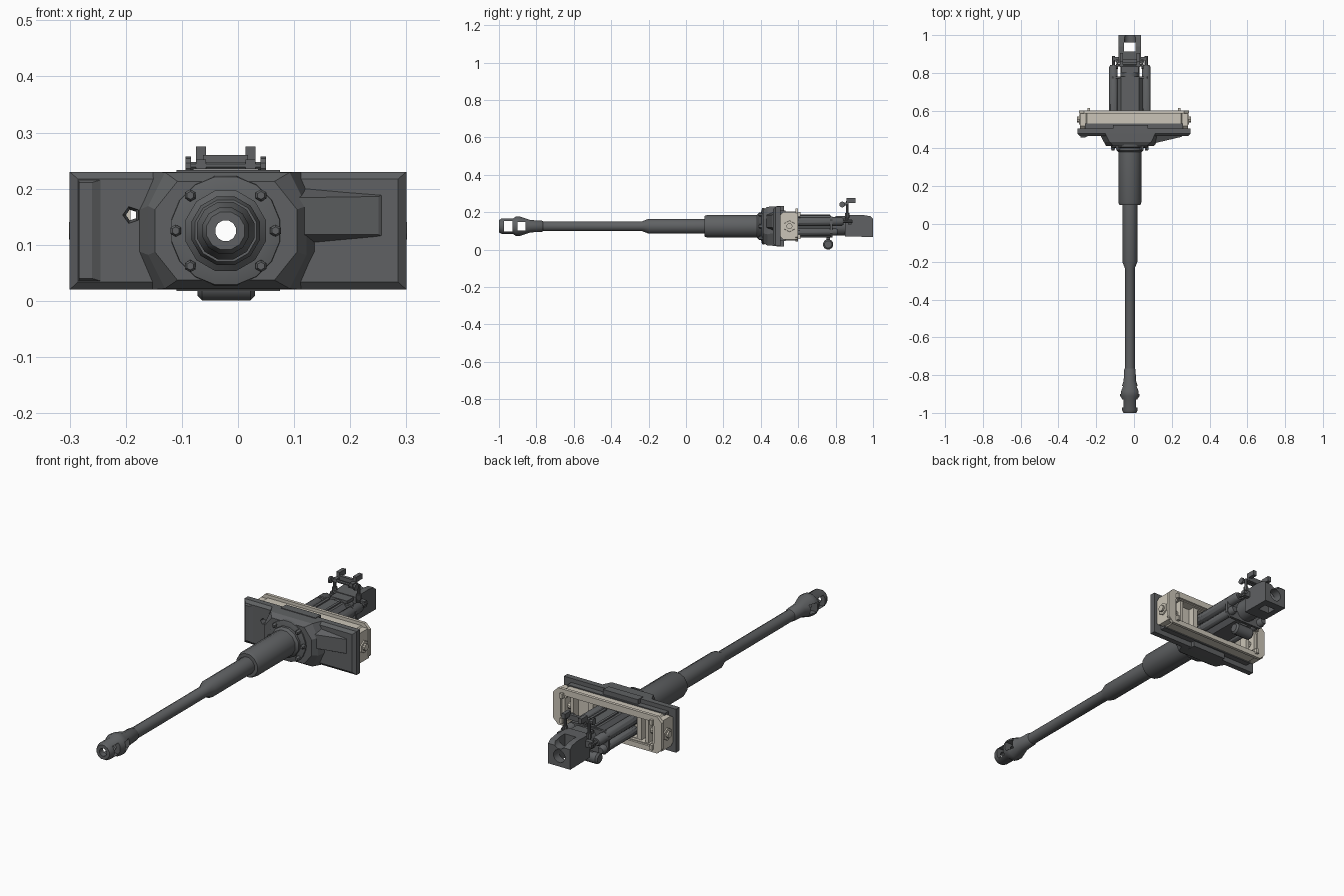
import bpy, bmesh, math
from mathutils import Vector

if "Cube" in bpy.data.objects:
    bpy.data.objects.remove(bpy.data.objects["Cube"])

X0, Z0 = -0.022, 0.125   # gun axis


def material(name, rgb):
    m = bpy.data.materials.new(name)
    m.diffuse_color = (*rgb, 1)
    m.use_nodes = True
    m.node_tree.nodes["Principled BSDF"].inputs["Base Color"].default_value = m.diffuse_color
    return m


STEEL = material("dark_steel", (0.115, 0.12, 0.125))
CREAM = material("cream_paint", (0.6, 0.56, 0.48))


def finish(name, bm, mat, smooth=False):
    bmesh.ops.recalc_face_normals(bm, faces=bm.faces)
    me = bpy.data.meshes.new(name)
    bm.to_mesh(me)
    bm.free()
    me.materials.append(mat)
    ob = bpy.data.objects.new(name, me)
    bpy.context.collection.objects.link(ob)
    if smooth:
        bpy.ops.object.select_all(action='DESELECT')
        ob.select_set(True)
        bpy.context.view_layer.objects.active = ob
        bpy.ops.object.shade_smooth_by_angle(angle=math.radians(35))
    return ob


def loft(name, rings, mat=STEEL, smooth=False, closed=False):
    """Skin a list of 3D rings; cap the ends unless closed into a tube."""
    bm = bmesh.new()
    rs = [[bm.verts.new(p) for p in r] for r in rings]
    n = len(rs[0])
    for a, b in zip(rs, rs[1:] + rs[:1] if closed else rs[1:]):
        for i in range(n):
            j = (i + 1) % n
            bm.faces.new((a[i], a[j], b[j], b[i]))
    if not closed:
        bm.faces.new(rs[0])
        bm.faces.new(rs[-1])
    return finish(name, bm, mat, smooth)


def xz(y, pts):
    return [(x, y, z) for x, z in pts]


def rect(x0, x1, z0, z1):
    return [(x0, z0), (x1, z0), (x1, z1), (x0, z1)]


def box(name, x0, x1, y0, y1, z0, z1, mat=STEEL):
    return loft(name, [xz(y, rect(x0, x1, z0, z1)) for y in (y0, y1)], mat)


def octagon(x0, x1, z0, z1, c, d):
    return [(x0 + c, z0), (x1 - c, z0), (x1, z0 + d), (x1, z1 - d),
            (x1 - c, z1), (x0 + c, z1), (x0, z1 - d), (x0, z0 + d)]


def turned(name, prof, x=X0, z=Z0, n=12, axis='Y', y=0.0, mat=STEEL, closed=False, smooth=True):
    """Turn (position, radius) pairs round an axis parallel to X, Y or Z."""
    rings = []
    for t, r in prof:
        ring = []
        for k in range(n):
            a = 2 * math.pi * (k + 0.5) / n
            c, s = r * math.cos(a), r * math.sin(a)
            ring.append({'Y': (x + c, t, z + s), 'X': (t, y + c, z + s), 'Z': (x + c, y + s, t)}[axis])
        rings.append(ring)
    return loft(name, rings, mat, smooth, closed)


def cut(ob, *cutters):
    for c in cutters:
        c.hide_render = True
        m = ob.modifiers.new("cut", 'BOOLEAN')
        m.operation, m.solver, m.object = 'DIFFERENCE', 'EXACT', c
        bpy.context.view_layer.objects.active = ob
        bpy.ops.object.modifier_apply(modifier=m.name)


# cutters
bore = turned("bore_cutter", [(0.3, 0.024), (1.2, 0.024)])
sight_cut = turned("sight_cutter", [(0.40, 0.026), (0.50, 0.010), (0.8, 0.010)], -0.19, 0.153, 5, smooth=False)
helpers = [bore, sight_cut]

# barrel with muzzle brake, stepped sleeves and open bore
barrel = turned("barrel", [
    (-1.0, 0.035), (-0.985, 0.043), (-0.925, 0.043), (-0.91, 0.053), (-0.885, 0.053),
    (-0.83, 0.034), (-0.77, 0.031), (-0.765, 0.027), (-0.235, 0.027), (-0.2, 0.041),
    (0.1, 0.041), (0.1, 0.057), (0.115, 0.063), (0.38, 0.063), (0.39, 0.074),
    (0.47, 0.074), (0.47, 0.05), (0.88, 0.05), (0.88, 0.019), (-1.0, 0.019)], closed=True)
ports = [box("port_cutter", -0.2, 0.2, y0, y1, Z0 - h, Z0 + h)
         for y0, y1, h in ((-0.972, -0.928, 0.027), (-0.9, -0.858, 0.023))]
cut(barrel, *ports)
helpers += ports

# mantlet plate with chamfered front edge
plate = loft("mantlet_plate", [
    xz(0.465, rect(-0.285, 0.285, 0.034, 0.217)),
    xz(0.478, rect(-0.3, 0.3, 0.02, 0.23)),
    xz(0.505, rect(-0.3, 0.3, 0.02, 0.23))])
boss = loft("mantlet_boss", [
    xz(0.412, octagon(-0.148, 0.105, 0.037, 0.213, 0.04, 0.05)),
    xz(0.435, octagon(-0.16, 0.122, 0.022, 0.229, 0.03, 0.06)),
    xz(0.478, octagon(-0.182, 0.142, 0.02, 0.23, 0.03, 0.07))])
backing = box("mantlet_backing", -0.26, 0.26, 0.505, 0.533, 0.045, 0.21)
for ob in (plate, backing):
    cut(ob, bore, sight_cut)
cut(boss, bore)
loft("left_edge_strip", [xz(0.457, rect(-0.283, -0.26, 0.04, 0.211)),
                         xz(0.468, rect(-0.285, -0.24, 0.034, 0.217))])
# tapered bulge on the right of the plate
loft("mantlet_bulge", [
    [(0.11, 0.428, 0.118), (0.25, 0.461, 0.118), (0.25, 0.461, 0.186), (0.11, 0.428, 0.184)],
    [(0.11, 0.47, 0.1), (0.262, 0.47, 0.114), (0.262, 0.47, 0.191), (0.11, 0.47, 0.203)]])
box("top_lip", -0.11, 0.075, 0.485, 0.525, 0.2, 0.233)
box("bottom_lip", -0.11, 0.075, 0.485, 0.525, 0.018, 0.06)

# bolted collar around the gun
turned("collar_flange", [(0.402, 0.08), (0.407, 0.098), (0.42, 0.1), (0.42, 0.06), (0.402, 0.06)],
       n=16, closed=True)
for deg in (0, 45, 135, 180, 225, 315):
    a = math.radians(deg)
    turned("collar_bolt", [(0.388, 0.007), (0.394, 0.011), (0.415, 0.011)],
           X0 + 0.089 * math.cos(a), Z0 + 0.089 * math.sin(a), 6, smooth=False)

# cream mounting frame behind the mantlet
panel = box("frame_panel", -0.25, 0.25, 0.533, 0.545, 0.05, 0.2, CREAM)
cut(panel, bore, sight_cut)


def frame(name, y0, y1, outer, inner):
    return loft(name, [xz(y0, outer), xz(y1, outer), xz(y1, inner), xz(y0, inner)], CREAM, closed=True)


frame("frame_walls", 0.533, 0.59, octagon(-0.265, 0.265, 0.05, 0.205, 0.015, 0.015),
      octagon(-0.235, 0.235, 0.072, 0.185, 0.015, 0.015))
frame("frame_rim", 0.585, 0.6, octagon(-0.29, 0.29, 0.043, 0.22, 0.025, 0.025),
      octagon(-0.25, 0.25, 0.068, 0.19, 0.02, 0.02))
frame("frame_inner_rim", 0.545, 0.575, rect(-0.165, 0.121, 0.06, 0.195), rect(-0.14, 0.096, 0.075, 0.18))
for s in (-1, 1):
    e = sorted((s * 0.25, s * 0.285))
    side = [(0.503, 0.07), (0.52, 0.055), (0.595, 0.055), (0.595, 0.2), (0.52, 0.2), (0.503, 0.185)]
    loft("frame_cheek", [[(x, y, z) for y, z in side] for x in e], CREAM)
    turned("trunnion", [(s * 0.2, 0.016), (s * 0.301, 0.016)], y=0.553, n=10, axis='X', mat=CREAM)
    turned("trunnion_boss", [(s * 0.27, 0.034), (s * 0.291, 0.03)], y=0.553, n=6, axis='X',
           mat=CREAM, smooth=False)
    for z in (0.07, 0.19):
        box("frame_lug", s * 0.24 - 0.007, s * 0.24 + 0.007, 0.595, 0.613, z - 0.012, z + 0.012, CREAM)
    # rear corner posts inside the frame
    box("frame_post", s * 0.2 - 0.008, s * 0.2 + 0.008, 0.54, 0.585, 0.06, 0.195, CREAM)

# cradle body and recoil cylinders
cradle = loft("cradle_body", [xz(y, octagon(X0 - 0.068, X0 + 0.068, 0.065, 0.182, 0.02, 0.025))
                              for y in (0.535, 0.775)])
end_plate = loft("cradle_end_plate", [xz(y, octagon(X0 - 0.11, X0 + 0.11, 0.066, 0.178, 0.02, 0.02))
                                      for y in (0.77, 0.782)])
for ob in (cradle, end_plate):
    cut(ob, bore)
for s in (-1, 1):
    x = X0 + s * 0.087
    turned("recoil_cylinder", [(0.54, 0.024), (0.83, 0.024), (0.842, 0.017)], x, 0.15, 10)
    turned("lower_cylinder", [(0.54, 0.02), (0.80, 0.02), (0.81, 0.014)], x, 0.095, 10)
    turned("piston_rod", [(0.84, 0.009), (0.89, 0.009)], x, 0.15, 8)
    box("breech_lug", *sorted((X0 + s * 0.055, X0 + s * 0.092)), 0.865, 0.885, 0.135, 0.165)
    box("cradle_rail", X0 + s * 0.03 - 0.006, X0 + s * 0.03 + 0.006, 0.6, 0.77, 0.18, 0.188)

# breech block with vertical slot, loading bore and top groove
side = [(0.85, 0.07), (1.0, 0.068), (1.0, 0.165), (0.985, 0.179), (0.94, 0.186), (0.85, 0.183)]
breech = loft("breech_block", [[(x, y, z) for y, z in side] for x in (X0 - 0.059, X0 + 0.059)])
slot = box("slot_cutter", X0 - 0.03, X0 + 0.03, 0.913, 0.96, -0.1, 0.4)
groove = turned("groove_cutter", [(0.95, 0.03), (1.1, 0.03)], z=0.183, n=12)
chamber = turned("chamber_cutter", [(0.94, 0.031), (1.1, 0.031)], z=0.118, n=12)
cut(breech, bore, slot, groove, chamber)
helpers += [slot, groove, chamber]
turned("breech_ring", [(0.78, 0.052), (0.86, 0.052), (0.86, 0.024), (0.78, 0.024)], closed=True)
box("breech_top_guide", X0 - 0.045, X0 + 0.045, 0.80, 0.86, 0.165, 0.18)

# sight bracket above the breech
box("bracket_crossbar", X0 - 0.04, X0 + 0.04, 0.855, 0.87, 0.235, 0.26)
turned("bracket_shaft", [(X0 - 0.07, 0.007), (X0 + 0.07, 0.007)], y=0.84, z=0.241, n=8, axis='X')
for s in (-1, 1):
    x = X0 + s * 0.044
    box("bracket_head", x - 0.009, x + 0.009, 0.858, 0.905, 0.25, 0.275)
    box("bracket_arm", x - 0.009, x + 0.009, 0.832, 0.87, 0.235, 0.252)
    turned("bracket_knob", [(X0 + s * 0.062, 0.016), (X0 + s * 0.072, 0.016)], y=0.835, z=0.241, n=10, axis='X')
    turned("bracket_post", [(0.15, 0.007), (0.24, 0.007)], x=X0 + s * 0.064, y=0.862, n=8, axis='Z')
    turned("post_foot", [(0.172, 0.012), (0.196, 0.012)], x=X0 + s * 0.064, y=0.862, n=8, axis='Z')

# drive motor slung under the cradle
turned("motor_drum", [(-0.072, 0.02), (-0.064, 0.028), (0.022, 0.028), (0.03, 0.02)],
       y=0.76, z=0.028, n=12, axis='X')
box("motor_hanger", X0 - 0.02, X0 + 0.02, 0.75, 0.77, 0.03, 0.08)

for h in helpers:
    bpy.data.objects.remove(h, do_unlink=True)
